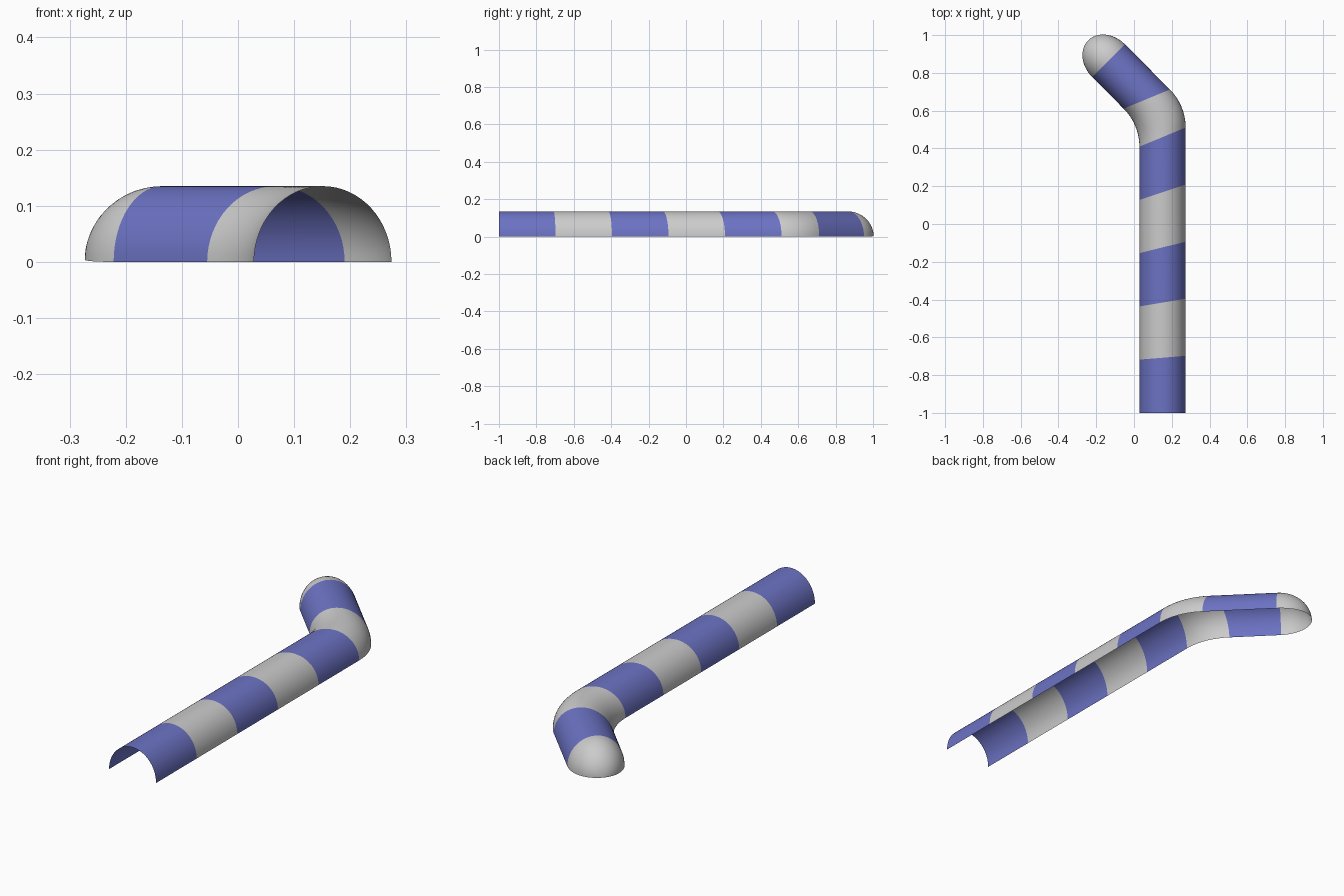
import bpy, bmesh, math
from mathutils import Vector

if "Cube" in bpy.data.objects:
    bpy.data.objects.remove(bpy.data.objects["Cube"])

R, H = 0.1225, 0.135          # arch half width and height
SIDES = 32                    # faces around the arch
T = math.tan(math.radians(22.5))

blue = bpy.data.materials.new("blue_cover")
blue.diffuse_color = (0.15, 0.17, 0.55, 1)
blue.use_nodes = True
blue.node_tree.nodes["Principled BSDF"].inputs["Base Color"].default_value = blue.diffuse_color


def ring(centre, across, scale=1.0, lift=0.0):
    """Half-ellipse arch; 'across' points from the centre to the right foot."""
    pts = []
    for i in range(SIDES + 1):
        a = math.pi * i / SIDES
        p = centre + across * (math.cos(a) * scale)
        z = H * scale * math.sin(a)
        p.z = z + lift * (1 - math.sin(a))
        pts.append(p)
    return pts


def section(name, rings, mat=None):
    bm = bmesh.new()
    rows = [[bm.verts.new(p) for p in r] for r in rings]
    for a, b in zip(rows, rows[1:]):
        for i in range(SIDES):
            bm.faces.new((a[i], b[i], b[i + 1], a[i + 1]))
    bmesh.ops.remove_doubles(bm, verts=bm.verts, dist=1e-5)
    bm.normal_update()
    for f in bm.faces:
        f.smooth = True
    if sum(f.normal.z for f in bm.faces) < 0:
        bmesh.ops.reverse_faces(bm, faces=bm.faces)
    me = bpy.data.meshes.new(name)
    bm.to_mesh(me)
    bm.free()
    if mat:
        me.materials.append(mat)
    ob = bpy.data.objects.new(name, me)
    bpy.context.collection.objects.link(ob)
    return ob


# Straight run: five striped sections, seams gradually turning to the mitre angle
start, corner = Vector((0.151, -1, 0)), Vector((0.151, 0.46, 0))


def straight_ring(t):
    return ring(start.lerp(corner, t), Vector((R, R * T * t, 0)))


for i in range(5):
    section(f"straight_section_{i + 1}",
            [straight_ring(i / 5), straight_ring((i + 1) / 5)],
            blue if i % 2 == 0 else None)

# Bend: mitred arch carried along a 45 degree arc
mitre = Vector((R, R * T, 0))
bend_r = 0.118 / T
bend = []
for i in range(13):
    a = math.radians(45) * i / 12
    bend.append(corner + Vector((bend_r * (math.cos(a) - 1), bend_r * math.sin(a), 0)))
section("bend_section", [ring(c, mitre) for c in bend])

# Angled section, ending square to its axis
axis = Vector((-1, 1, 0)).normalized()
square = Vector((1, 1, 0)).normalized() * R
end = Vector((-0.135, 0.865, 0))
section("angled_section", [ring(bend[-1], mitre), ring(end, square)], blue)

# Rounded end cap, with its rim lifting slightly toward the tip
LENGTH = 0.152
cap = []
for i in range(17):
    a = math.pi / 2 * i / 16
    s = math.sin(a)
    cap.append(ring(end + axis * (LENGTH * s), square, max(math.cos(a), 0.0), 0.006 * s * s))
tip = end + axis * LENGTH + Vector((0, 0, 0.006))
cap[-1] = [tip.copy() for _ in cap[-1]]


def cap_section():
    # last row is a fan to the tip
    bm = bmesh.new()
    rows = [[bm.verts.new(p) for p in r] for r in cap[:-1]]
    pole = bm.verts.new(tip)
    for a, b in zip(rows, rows[1:]):
        for i in range(SIDES):
            bm.faces.new((a[i], a[i + 1], b[i + 1], b[i]))
    for i in range(SIDES):
        bm.faces.new((rows[-1][i], rows[-1][i + 1], pole))
    bm.normal_update()
    for f in bm.faces:
        f.smooth = True
    if sum(f.normal.z for f in bm.faces) < 0:
        bmesh.ops.reverse_faces(bm, faces=bm.faces)
    me = bpy.data.meshes.new("end_cap")
    bm.to_mesh(me)
    bm.free()
    bpy.context.collection.objects.link(bpy.data.objects.new("end_cap", me))


cap_section()
